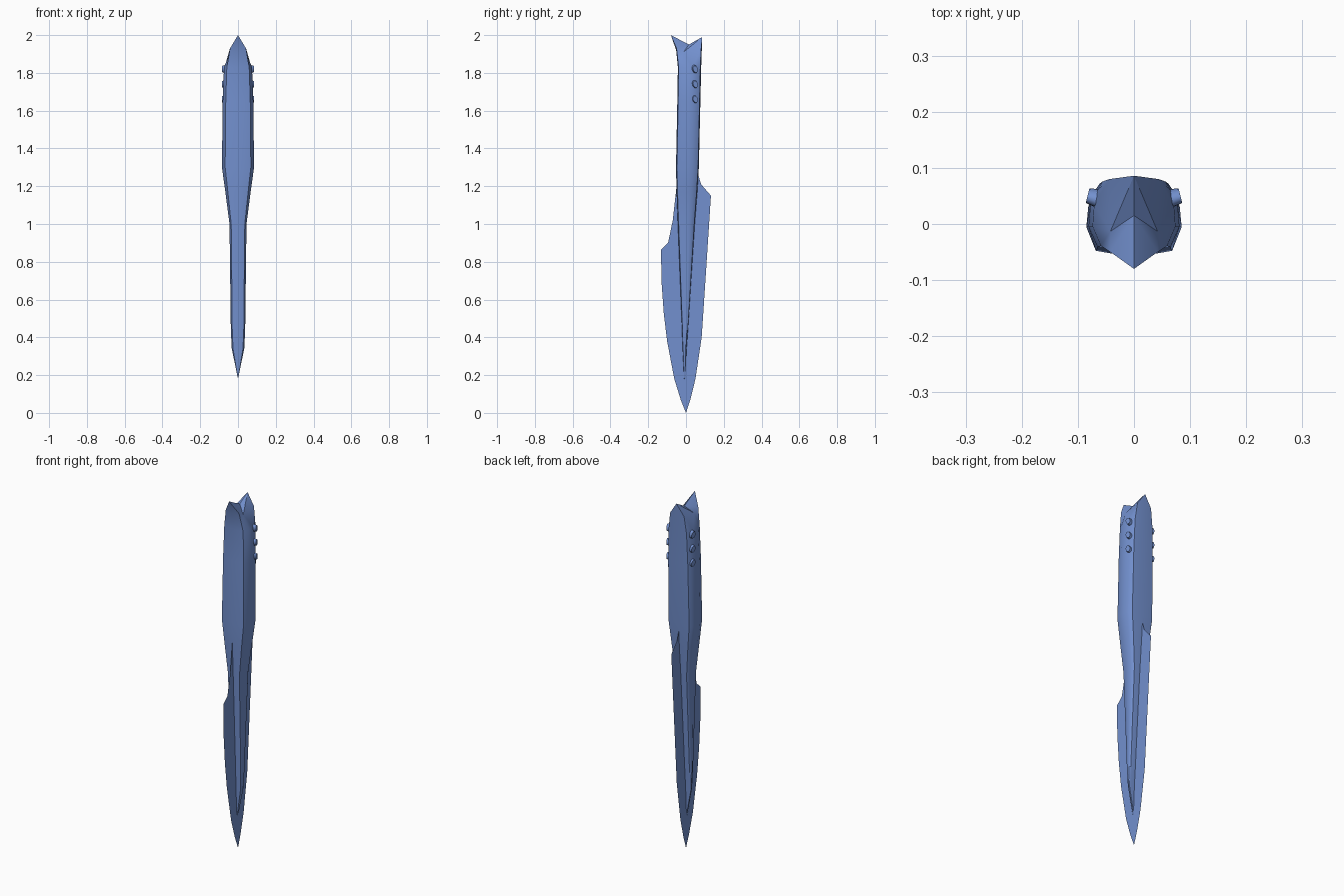
import bpy, bmesh, math
from mathutils import Matrix, Euler, Vector

if "Cube" in bpy.data.objects:
    bpy.data.objects.remove(bpy.data.objects["Cube"])

blue = bpy.data.materials.new("blue")
blue.diffuse_color = (0.17, 0.28, 0.62, 1)
blue.use_nodes = True
blue.node_tree.nodes["Principled BSDF"].inputs["Base Color"].default_value = blue.diffuse_color


def finish(name, bm, smooth=None):
    bmesh.ops.recalc_face_normals(bm, faces=bm.faces)
    me = bpy.data.meshes.new(name)
    bm.to_mesh(me)
    bm.free()
    ob = bpy.data.objects.new(name, me)
    bpy.context.collection.objects.link(ob)
    me.materials.append(blue)
    if smooth:
        bpy.ops.object.select_all(action='DESELECT')
        ob.select_set(True)
        bpy.context.view_layer.objects.active = ob
        bpy.ops.object.shade_smooth_by_angle(angle=math.radians(smooth))
    return ob


# Flat blade: a paper-thin outline in the y-z plane
outline = [(0, 0), (0.023, 0.07), (0.05, 0.18), (0.083, 0.4), (0.108, 0.78), (0.132, 1.15),
           (0.08, 1.21), (0.068, 1.25), (0.055, 1.32), (-0.04, 1.32), (-0.052, 1.18),
           (-0.07, 1.02), (-0.095, 0.9), (-0.132, 0.865), (-0.13, 0.7), (-0.118, 0.53),
           (-0.1, 0.38), (-0.062, 0.18), (-0.028, 0.07)]
bm = bmesh.new()
bm.faces.new([bm.verts.new((0, y, z)) for y, z in outline])
finish("blade", bm)

# Handle and tapering spine: half rings lofted upward, then mirrored
# station: z, half width, front y, back y
stations = [(0.18, 0.0, -0.010, -0.004), (0.34, 0.033, -0.018, 0.003),
            (0.44, 0.038, -0.021, 0.010), (1.0, 0.045, -0.043, 0.045),
            (1.17, 0.067, -0.050, 0.058), (1.30, 0.085, -0.053, 0.066),
            (1.65, 0.081, -0.046, 0.074), (1.83, 0.074, -0.043, 0.078)]
# profile: fraction of width, fraction of front (negative) or back (positive) depth
profile = [(0, -1), (0.45, -1), (0.80, -0.9), (1, -0.1), (0.96, 0.45), (0.88, 0.77),
           (0.76, 0.97), (0, 1.03)]
bm = bmesh.new()
rings = [[bm.verts.new((w * fx, -yf * fy if fy < 0 else yb * fy, z)) for fx, fy in profile]
         for z, w, yf, yb in stations]
for a, b in zip(rings, rings[1:]):
    for i in range(len(profile) - 1):
        bm.faces.new((a[i], a[i + 1], b[i + 1], b[i]))

# Forked pommel: front and back points with a folded valley between them
r = rings[-1]
front_tip = bm.verts.new((0, -0.08, 2.0))
front_lip = bm.verts.new((0, -0.052, 1.92))
front_edge = bm.verts.new((0.042, -0.050, 1.93))
back_tip = bm.verts.new((0, 0.086, 1.99))
back_edge = bm.verts.new((0.044, 0.080, 1.925))
valley = bm.verts.new((0, 0.015, 1.95))
fold = bm.verts.new((0.042, -0.013, 1.91))
for f in [(r[0], r[1], front_lip), (r[1], front_edge, front_lip), (r[1], r[2], front_edge),
          (front_lip, front_edge, front_tip), (r[2], r[3], fold), (r[2], fold, front_edge),
          (front_edge, fold, valley), (front_edge, valley, front_tip),
          (r[3], r[4], fold), (r[4], back_edge, fold), (r[4], r[5], back_edge),
          (r[5], r[6], back_edge), (fold, back_edge, back_tip), (fold, back_tip, valley),
          (r[6], r[7], back_tip), (r[6], back_tip, back_edge)]:
    bm.faces.new(f)
geom = bm.verts[:] + bm.edges[:] + bm.faces[:]
bmesh.ops.mirror(bm, geom=geom, axis='X', merge_dist=0.0001)
bmesh.ops.remove_doubles(bm, verts=bm.verts, dist=0.0002)
bmesh.ops.dissolve_degenerate(bm, edges=bm.edges, dist=0.0001)
finish("handle", bm, 30)

# Three oval studs on each side
for side in (1, -1):
    for n, z in enumerate((1.66, 1.74, 1.82)):
        bm = bmesh.new()
        bmesh.ops.create_cone(bm, cap_ends=True, segments=16, radius1=1, radius2=0.8, depth=1)
        mat = (Matrix.Translation((side * 0.073, 0.048, z))
               @ Euler((math.radians(18), 0, side * math.radians(14))).to_matrix().to_4x4()
               @ Matrix.Rotation(side * math.pi / 2, 4, 'Y')
               @ Matrix.Diagonal(Vector((0.023, 0.016, 0.02, 1))))
        bmesh.ops.transform(bm, matrix=mat, verts=bm.verts)
        finish(f"stud_{'right' if side > 0 else 'left'}_{n + 1}", bm, 35)
